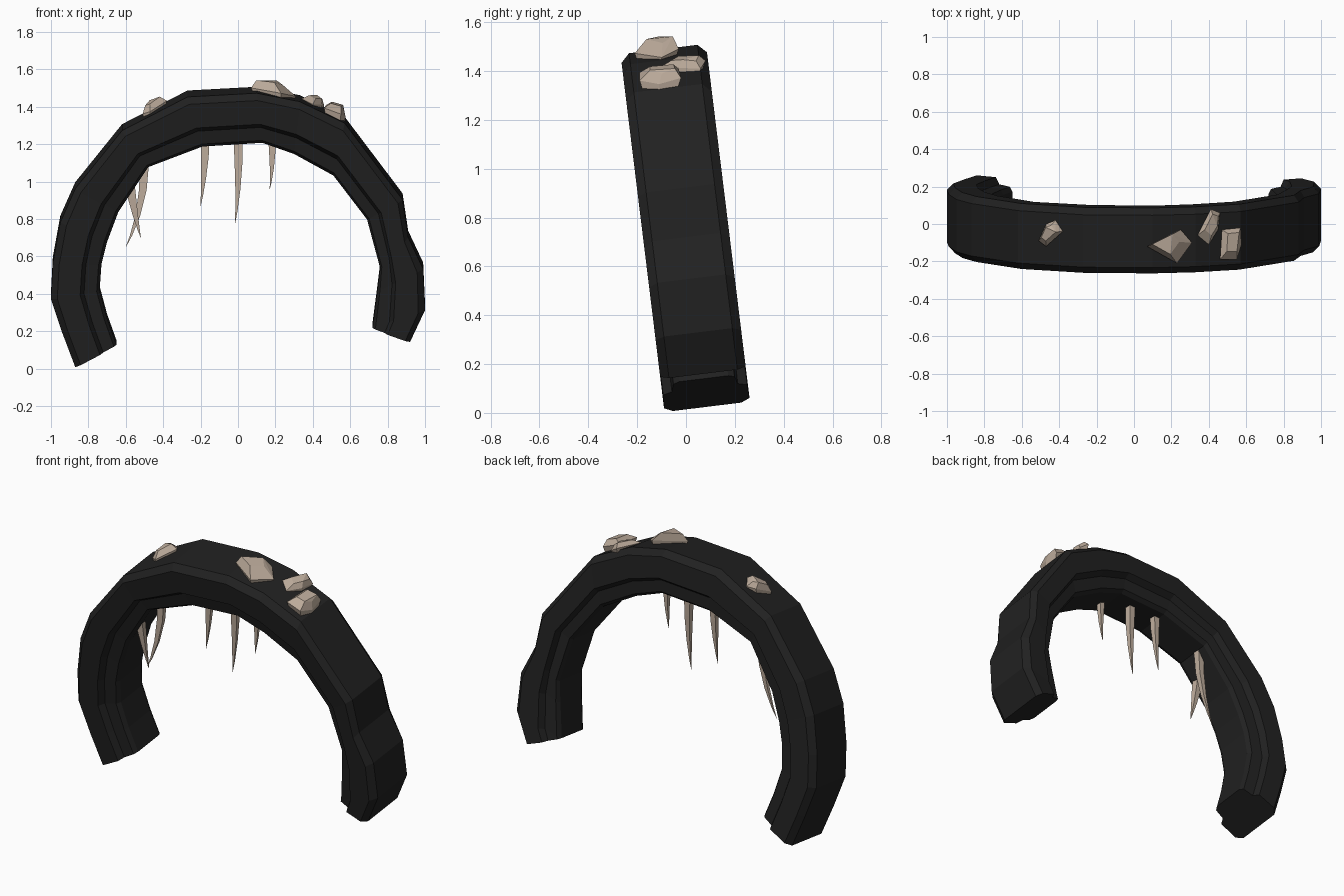
import bpy, bmesh
from mathutils import Vector

cube = bpy.data.objects.get("Cube")
if cube:
    bpy.data.objects.remove(cube, do_unlink=True)


def material(name, rgb):
    m = bpy.data.materials.new(name)
    m.use_nodes = True
    m.diffuse_color = (*rgb, 1)
    bsdf = m.node_tree.nodes["Principled BSDF"]
    bsdf.inputs["Base Color"].default_value = (*rgb, 1)
    bsdf.inputs["Roughness"].default_value = 0.9
    return m


black = material("charcoal black", (0.015, 0.015, 0.015))
bone = material("pale bone", (0.50, 0.405, 0.325))

LEAN = 0.123  # the whole arch leans forward


def finish(name, bm, mat):
    bmesh.ops.recalc_face_normals(bm, faces=bm.faces)
    me = bpy.data.meshes.new(name)
    bm.to_mesh(me)
    bm.free()
    me.materials.append(mat)
    ob = bpy.data.objects.new(name, me)
    bpy.context.scene.collection.objects.link(ob)
    return ob


def loft(bm, rings):
    """Skin closed rings of points and cap both ends."""
    vs = [[bm.verts.new(p) for p in r] for r in rings]
    n = len(vs[0])
    for a, b in zip(vs, vs[1:]):
        for i in range(n):
            j = (i + 1) % n
            bm.faces.new((a[i], a[j], b[j], b[i]))
    bm.faces.new(vs[0])
    bm.faces.new(vs[-1])


# Arch: each station is outer x, outer z, inner x, inner z
stations = [
    (-.87, .025, -.65, .14), (-.94, .21, -.70, .28), (-1, .39, -.74, .43),
    (-.99, .58, -.73, .57), (-.95, .80, -.70, .69), (-.87, .98, -.64, .85),
    (-.62, 1.29, -.48, 1.09), (-.27, 1.47, -.19, 1.20), (.10, 1.49, .13, 1.22),
    (.33, 1.445, .30, 1.16), (.57, 1.33, .51, 1.045), (.88, .92, .69, .81),
    (.91, .72, .76, .55), (.99, .55, .745, .43), (1, .33, .72, .24),
    (.92, .16, .72, .23),
]
# Half section: depth from the outer face, half width
half = [(0, .14), (.13, .175), (.60, .172), (.68, .135), (.94, .125), (1, .10)]
section = [(t, -w) for t, w in half] + [(t, w) for t, w in reversed(half)]

rings = []
for ox, oz, ix, iz in stations:
    ring = []
    for t, w in section:
        x, z = ox + (ix - ox) * t, oz + (iz - oz) * t
        ring.append((x, .09 - LEAN * z + w, z + LEAN * w))
    rings.append(ring)
bm = bmesh.new()
loft(bm, rings)
finish("arch", bm, black)


# Hanging curved spikes: base, bend, tip, base radius
def spike(name, base, mid, tip, r):
    bm = bmesh.new()
    levels = []
    p0, p1, p2 = Vector(base), Vector(mid), Vector(tip)
    for t, s in ((0, 1), (.3, .85), (.6, .55), (.85, .25), (1, .03)):
        c = p0 * (1 - t) ** 2 + p1 * 2 * t * (1 - t) + p2 * t * t
        k = r * s
        levels.append([c + Vector(d) * k for d in
                       ((-1, -.5, 0), (1, -.8, 0), (.8, .8, 0), (-.8, .8, 0))])
    loft(bm, levels)
    finish(name, bm, bone)


spike("spike_right", (-.175, -.02, 1.25), (-.175, -.02, 1.05), (-.20, -.02, .87), .024)
spike("spike_middle", (0, -.03, 1.26), (.01, -.03, 1.0), (-.015, -.03, .78), .025)
spike("spike_left", (.18, -.08, 1.25), (.19, -.08, 1.1), (.17, -.08, .96), .02)
spike("spike_side_front", (-.58, -.11, 1.00), (-.56, -.11, .85), (-.52, -.11, .70), .026)
spike("spike_side_back", (-.50, -.01, 1.10), (-.50, -.01, .85), (-.60, -.01, .65), .024)


# Rock chunks: plan outline, height of base, slope along x, thickness, crest shift
def rock(name, outline, z, slope, thick, shift):
    cx = sum(p[0] for p in outline) / len(outline)
    cy = sum(p[1] for p in outline) / len(outline)
    bm = bmesh.new()
    for scale, up in ((.85, -.03), (1, .25 * thick), (.6, thick)):
        for i, (x, y) in enumerate(outline):
            dx, dy = (x - cx) * scale, (y - cy) * scale
            if up == thick:
                dx += shift[0]
                dy += shift[1]
            wobble = thick * (.12 if i % 2 else -.12)
            bm.verts.new((cx + dx, cy + dy,
                          z + slope * dx + LEAN * dy + up + wobble))
    out = bmesh.ops.convex_hull(bm, input=bm.verts)
    loose = set(out["geom_interior"]) | set(out["geom_unused"])
    bmesh.ops.delete(bm, geom=[v for v in loose if isinstance(v, bmesh.types.BMVert)],
                     context="VERTS")
    bmesh.ops.dissolve_limit(bm, angle_limit=.15, verts=bm.verts, edges=bm.edges)
    finish(name, bm, bone)


rock("rock_right", [(-.51, -.09), (-.47, 0), (-.42, .02), (-.38, -.04), (-.47, -.12)],
     1.385, .4, .05, (-.01, 0))
rock("rock_top", [(.07, -.12), (.25, -.03), (.31, -.10), (.23, -.21)],
     1.465, -.2, .06, (-.03, .01))
rock("rock_back", [(.34, -.06), (.41, .08), (.46, .06), (.45, -.03), (.40, -.11)],
     1.415, -.4, .04, (.01, .01))
rock("rock_left", [(.47, -.03), (.57, -.02), (.575, -.11), (.55, -.19), (.46, -.19)],
     1.365, -.5, .05, (.01, .01))
